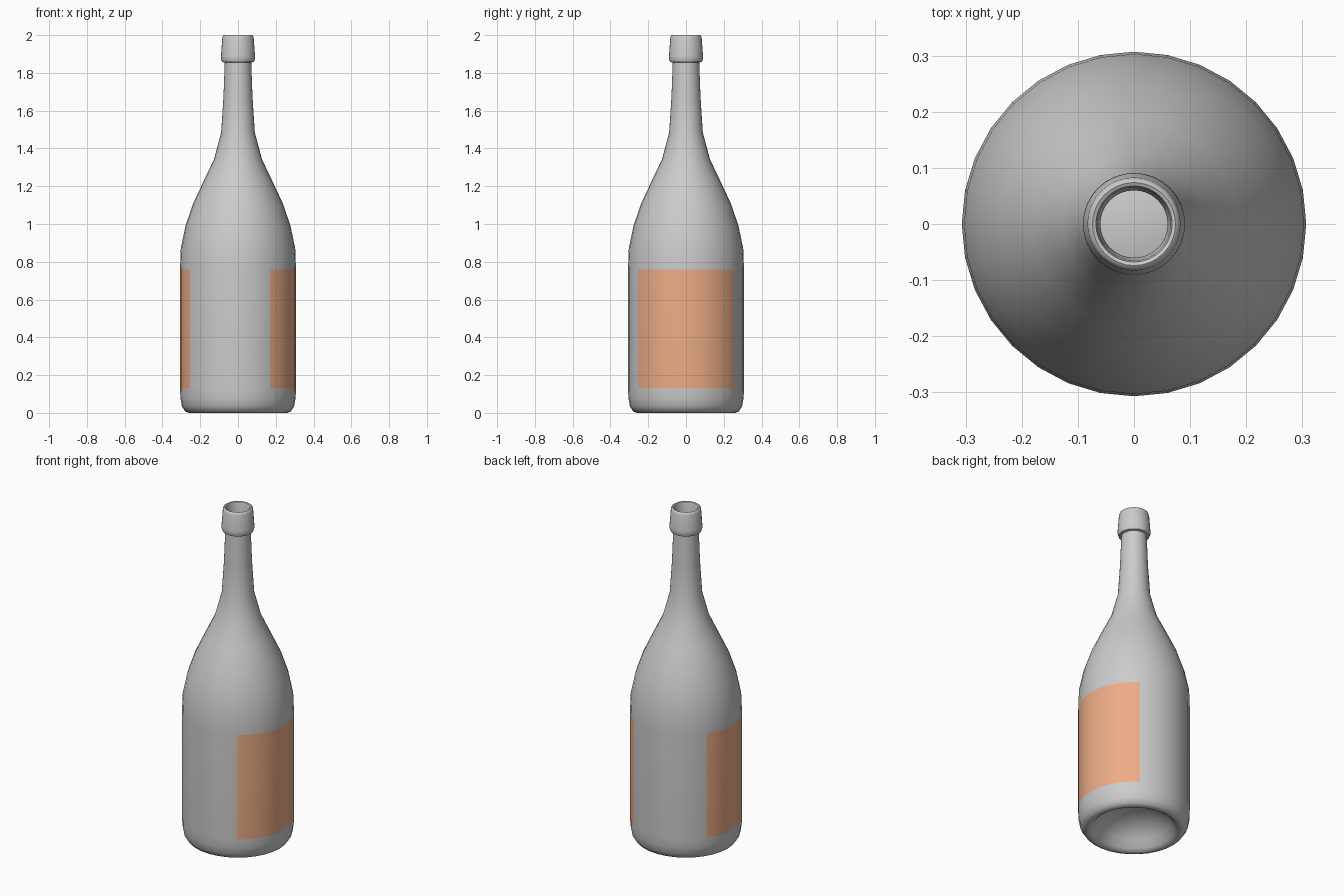
import bpy, bmesh
from math import cos, sin, radians, degrees, tau

if "Cube" in bpy.data.objects:
    bpy.data.objects.remove(bpy.data.objects["Cube"])

SEGMENTS = 32
LABEL_Z = (0.13, 0.76)

# Closed profile (radius, z): punt centre, outside wall, lip, then inside wall
profile = [
    (0, 0.14), (0.08, 0.13), (0.15, 0.10), (0.20, 0.055), (0.227, 0.015), (0.245, 0.002),
    (0.26, 0.0), (0.28, 0.008), (0.297, 0.035), (0.305, 0.08),
    (0.307, LABEL_Z[0]), (0.307, LABEL_Z[1]), (0.303, 0.87),
    (0.278, 0.99), (0.239, 1.105), (0.183, 1.225), (0.127, 1.342), (0.089, 1.485),
    (0.077, 1.67), (0.070, 1.855),
    (0.084, 1.858), (0.091, 1.878), (0.090, 1.89), (0.083, 1.985), (0.079, 1.997),
    (0.074, 2.0), (0.068, 1.997), (0.065, 1.985),
    (0.060, 1.85), (0.066, 1.67), (0.078, 1.485), (0.115, 1.342), (0.171, 1.225),
    (0.227, 1.105), (0.266, 0.99), (0.291, 0.87), (0.295, 0.76), (0.295, 0.10),
    (0.27, 0.04), (0.23, 0.05), (0.15, 0.12), (0.08, 0.15), (0, 0.16),
]


def on_label(angle):
    """Wide label faces +x, narrower label faces -x."""
    a = abs((degrees(angle) + 180) % 360 - 180)
    return a < 56.25 or a > 180 - 33.75


bm = bmesh.new()
rings = []
for r, z in profile:
    if r == 0:
        rings.append([bm.verts.new((0, 0, z))] * SEGMENTS)
    else:
        rings.append([bm.verts.new((r * cos(tau * i / SEGMENTS), r * sin(tau * i / SEGMENTS), z))
                      for i in range(SEGMENTS)])

for k in range(len(rings) - 1):
    lower, upper = rings[k], rings[k + 1]
    for i in range(SEGMENTS):
        j = (i + 1) % SEGMENTS
        corners = list(dict.fromkeys((lower[i], lower[j], upper[j], upper[i])))
        face = bm.faces.new(corners)
        # Label faces on the straight outer wall
        if (profile[k][1], profile[k + 1][1]) == LABEL_Z and on_label(tau * (i + 0.5) / SEGMENTS):
            face.material_index = 1

bmesh.ops.recalc_face_normals(bm, faces=bm.faces)
mesh = bpy.data.meshes.new("bottle")
bm.to_mesh(mesh)
bm.free()

# Grey glass and orange label
for name, colour in (("glass", (0.8, 0.8, 0.8, 1)), ("label", (0.85, 0.42, 0.24, 1))):
    mat = bpy.data.materials.new(name)
    if name == "label":
        mat.diffuse_color = colour
    mesh.materials.append(mat)

bottle = bpy.data.objects.new("bottle", mesh)
bpy.context.collection.objects.link(bottle)
bpy.context.view_layer.objects.active = bottle
bottle.select_set(True)
bpy.ops.object.shade_smooth_by_angle(angle=radians(45))

for m in bpy.data.materials:
    if m.users and not m.is_grease_pencil:
        m.use_nodes = True
        m.node_tree.nodes["Principled BSDF"].inputs["Base Color"].default_value = m.diffuse_color
